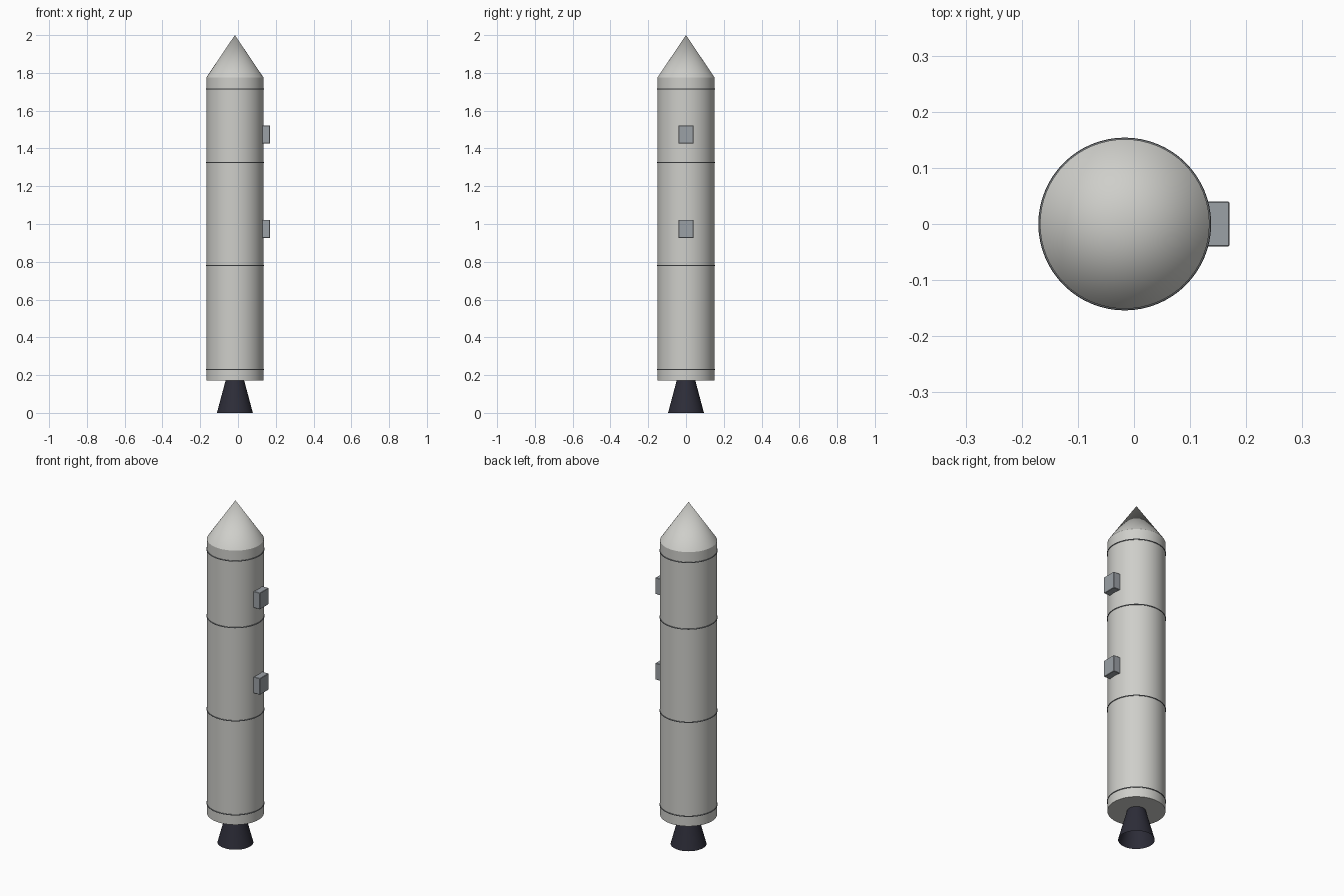
import bpy, bmesh, math
from mathutils import Matrix, Vector

cube = bpy.data.objects.get("Cube")
if cube:
    bpy.data.objects.remove(cube, do_unlink=True)

CX = -0.0165     # hull axis, offset to balance the side boxes
R = 0.151        # hull radius
SEGMENTS = 64


def make_material(name, rgb):
    mat = bpy.data.materials.new(name)
    mat.use_nodes = True
    color = (*rgb, 1)
    mat.diffuse_color = color
    mat.node_tree.nodes["Principled BSDF"].inputs["Base Color"].default_value = color
    return mat


hull_white = make_material("hull white", (0.62, 0.62, 0.59))
box_grey = make_material("box grey", (0.33, 0.355, 0.38))
ring_grey = make_material("ring grey", (0.16, 0.17, 0.18))
nozzle_dark = make_material("nozzle dark blue", (0.026, 0.026, 0.04))


def finish(obj, name, mat, smooth=True):
    obj.name = obj.data.name = name
    obj.data.materials.append(mat)
    if smooth:
        bpy.ops.object.select_all(action='DESELECT')
        obj.select_set(True)
        bpy.context.view_layer.objects.active = obj
        bpy.ops.object.shade_smooth_by_angle(angle=math.radians(30))


def link_mesh(bm, name):
    mesh = bpy.data.meshes.new(name)
    bm.to_mesh(mesh)
    bm.free()
    obj = bpy.data.objects.new(name, mesh)
    bpy.context.collection.objects.link(obj)
    return obj


def frustum(name, mat, r_low, r_high, z_low, z_high, caps=True):
    bm = bmesh.new()
    bmesh.ops.create_cone(bm, cap_ends=caps, segments=SEGMENTS,
                          radius1=r_low, radius2=r_high, depth=z_high - z_low)
    bmesh.ops.remove_doubles(bm, verts=bm.verts, dist=1e-5)
    bmesh.ops.translate(bm, verts=bm.verts, vec=(CX, 0, (z_low + z_high) / 2))
    finish(link_mesh(bm, name), name, mat)


# Hull, nose and open engine bell
frustum("hull", hull_white, R, R, 0.172, 1.776)
frustum("nose_cone", hull_white, R, 0, 1.776, 2.0)
frustum("engine_nozzle", nozzle_dark, 0.095, 0.048, 0, 0.176, caps=False)

# Joint rings
for i, z in enumerate((0.23, 0.78, 1.325, 1.715), 1):
    bpy.ops.mesh.primitive_torus_add(location=(CX, 0, z), major_radius=R,
                                     minor_radius=0.003, major_segments=SEGMENTS,
                                     minor_segments=8)
    finish(bpy.context.object, f"joint_ring_{i}", ring_grey)

# Attachment boxes on the left flank, with slightly bevelled edges
for name, z in (("lower_attachment_box", 0.974), ("upper_attachment_box", 1.474)):
    bm = bmesh.new()
    bmesh.ops.create_cube(bm, size=1, matrix=Matrix.LocRotScale(
        Vector((0.147, 0, z)), None, Vector((0.046, 0.08, 0.096))))
    bmesh.ops.bevel(bm, geom=bm.edges[:], offset=0.002, segments=1, affect='EDGES')
    finish(link_mesh(bm, name), name, box_grey, smooth=False)
